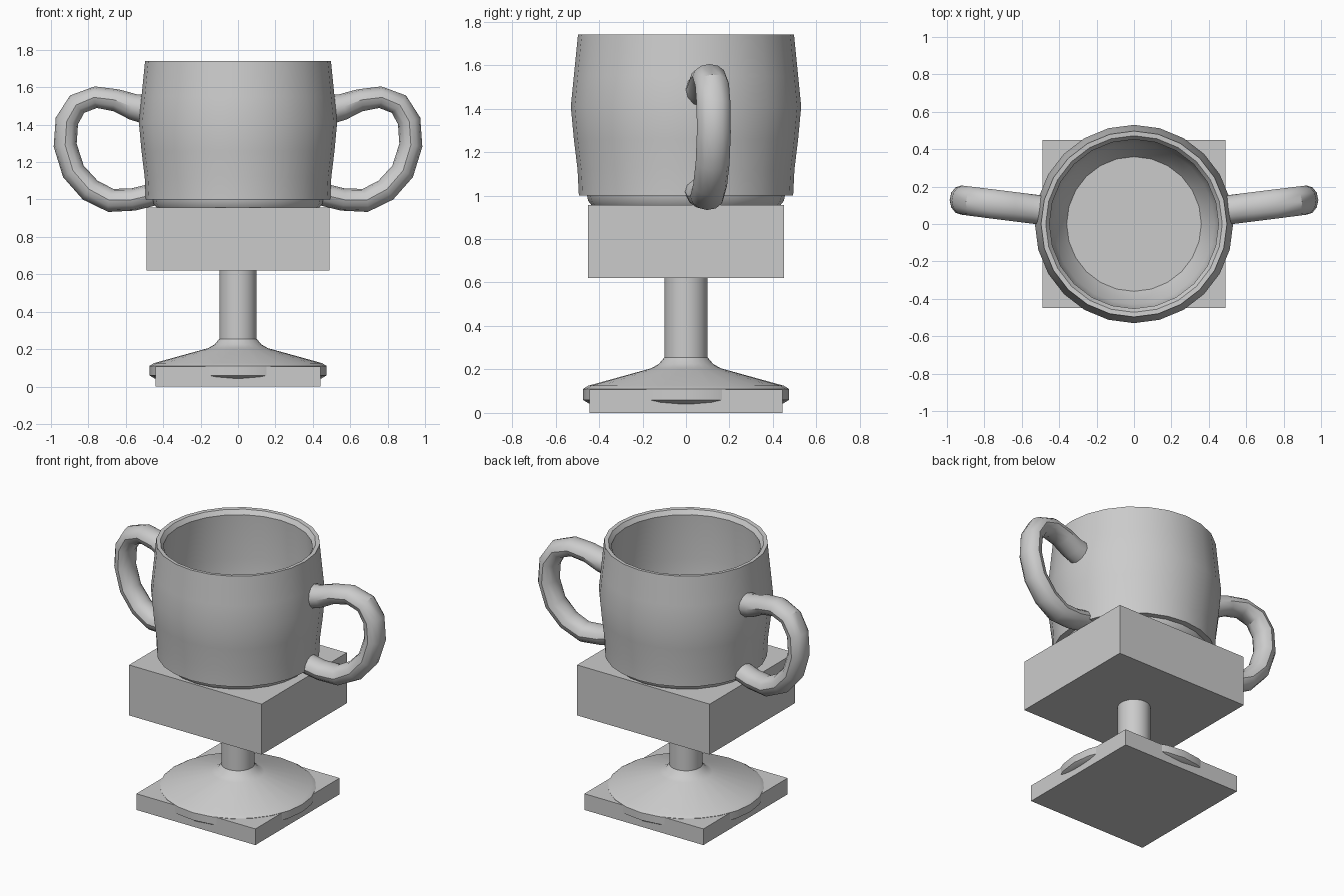
import bpy, bmesh, math
from mathutils import Vector

if "Cube" in bpy.data.objects:
    bpy.data.objects.remove(bpy.data.objects["Cube"])


def finish(name, bm, smooth=True):
    bmesh.ops.recalc_face_normals(bm, faces=bm.faces)
    me = bpy.data.meshes.new(name)
    bm.to_mesh(me)
    bm.free()
    ob = bpy.data.objects.new(name, me)
    bpy.context.collection.objects.link(ob)
    if smooth:
        bpy.ops.object.select_all(action='DESELECT')
        ob.select_set(True)
        bpy.context.view_layer.objects.active = ob
        bpy.ops.object.shade_smooth_by_angle(angle=math.radians(35))
    return ob


def bridge(bm, rings):
    for a, b in zip(rings, rings[1:]):
        n = len(a)
        for i in range(n):
            bm.faces.new((a[i], a[(i + 1) % n], b[(i + 1) % n], b[i]))
    bm.faces.new(rings[0])
    bm.faces.new(rings[-1])


def lathe(name, profile, sides=24):
    bm = bmesh.new()
    rings = [[bm.verts.new((r * math.cos(math.tau * i / sides),
                            r * math.sin(math.tau * i / sides), z))
              for i in range(sides)] for r, z in profile]
    bridge(bm, rings)
    return finish(name, bm)


def box(name, hx, hy, z0, z1):
    bm = bmesh.new()
    bmesh.ops.create_cube(bm, size=1)
    for v in bm.verts:
        v.co = (v.co.x * 2 * hx, v.co.y * 2 * hy, z0 + (v.co.z + 0.5) * (z1 - z0))
    return finish(name, bm, False)


def handle(name, side, sides=12):
    # x, z, in-plane radius along the centre line
    path = [(0.48, 1.48, .08), (0.56, 1.495, .07), (0.65, 1.53, .06), (0.76, 1.547, .058),
            (0.86, 1.51, .06), (0.915, 1.42, .062), (0.924, 1.29, .062), (0.88, 1.15, .063),
            (0.79, 1.05, .064), (0.68, 0.995, .063), (0.56, 1.0, .06), (0.44, 1.03, .06)]
    pts = [Vector((x, 0.075 + 0.125 * (x - 0.5), z)) for x, z, r in path]
    bm = bmesh.new()
    rings = []
    for k, p in enumerate(pts):
        t = (pts[min(k + 1, len(pts) - 1)] - pts[max(k - 1, 0)]).normalized()
        n = t.cross(Vector((0, 1, 0))).normalized()
        b = n.cross(t)
        ring = []
        for i in range(sides):
            a = math.tau * i / sides
            q = p + n * (path[k][2] * math.cos(a)) + b * (0.078 * math.sin(a))
            ring.append(bm.verts.new((q.x * side, q.y, q.z)))
        rings.append(ring)
    bridge(bm, rings)
    return finish(name, bm)


# Base plate, with the round foot and stem rising from it
box("base_plate", 0.44, 0.445, 0, 0.108)
lathe("foot_and_stem", [(0.445, 0.042), (0.474, 0.06), (0.474, 0.11), (0.45, 0.125),
                        (0.16, 0.205), (0.125, 0.225), (0.1, 0.255), (0.1, 0.64)])

# Block under the cup
box("support_block", 0.49, 0.45, 0.62, 0.957)

# Hollow barrel-shaped cup
lathe("cup", [(0.43, 0.95), (0.45, 0.975), (0.455, 1.0), (0.493, 1.0), (0.499, 1.12),
              (0.516, 1.26), (0.53, 1.41), (0.516, 1.55), (0.497, 1.74),
              (0.472, 1.738), (0.452, 1.71), (0.468, 1.41), (0.455, 1.2),
              (0.43, 1.08), (0.36, 0.98)])

# Two mirrored handles
handle("handle_right", 1)
handle("handle_left", -1)
